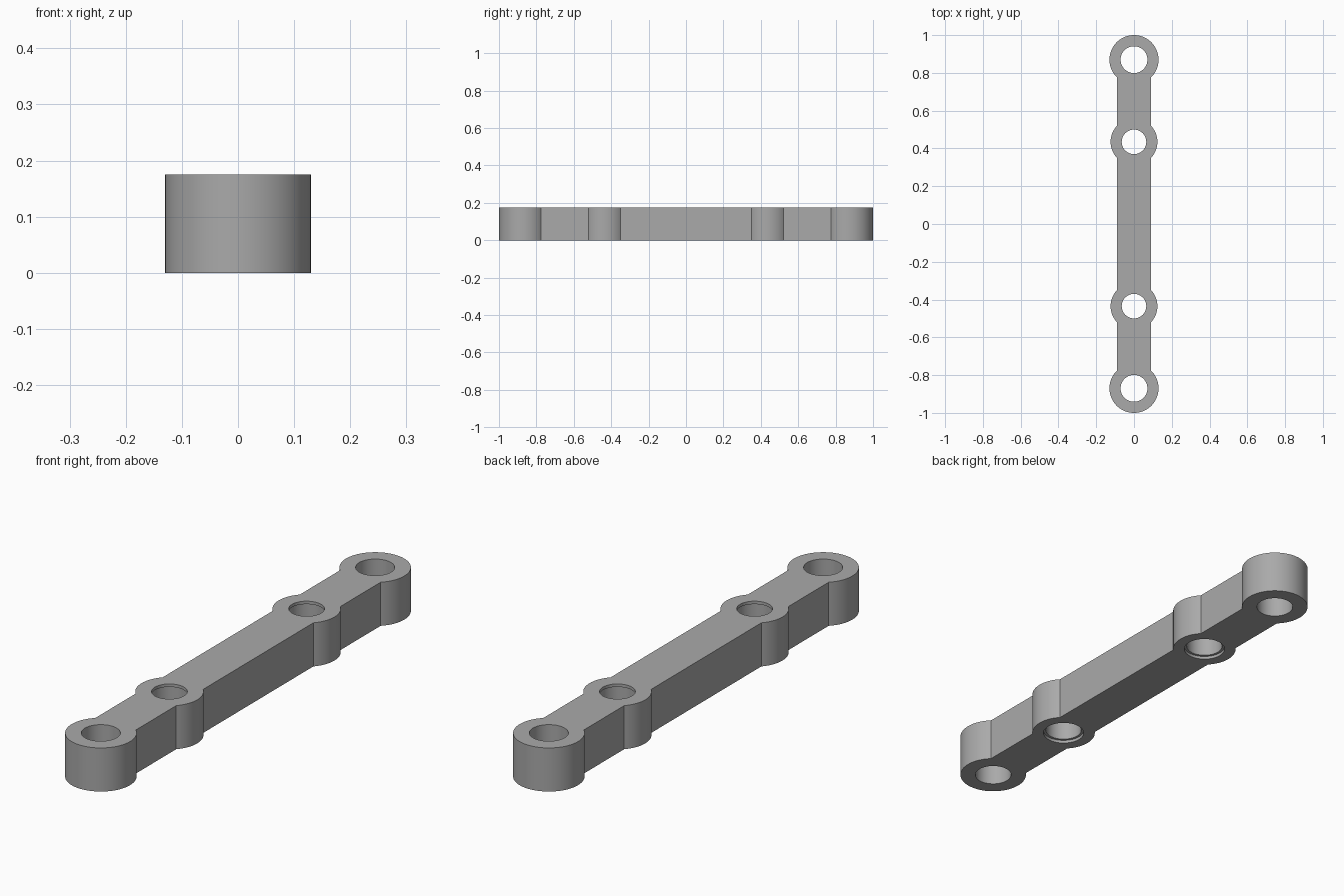
import bpy, bmesh, math

if "Cube" in bpy.data.objects:
    bpy.data.objects.remove(bpy.data.objects["Cube"], do_unlink=True)

HEIGHT = 0.175
HALF_WIDTH = 0.09
END_Y, END_R, END_HOLE = 0.87, 0.13, 0.071
MID_Y, MID_R = 0.435, 0.124

grey = bpy.data.materials.new("plain grey")
grey.use_nodes = True
colour = (0.4, 0.4, 0.4, 1)
grey.diffuse_color = colour
grey.node_tree.nodes["Principled BSDF"].inputs["Base Color"].default_value = colour


def make_object(name, bm):
    bmesh.ops.recalc_face_normals(bm, faces=bm.faces)
    mesh = bpy.data.meshes.new(name)
    bm.to_mesh(mesh)
    bm.free()
    mesh.materials.append(grey)
    obj = bpy.data.objects.new(name, mesh)
    bpy.context.collection.objects.link(obj)
    return obj


def arc(y, r, start, end, steps):
    return [(r * math.cos(start + (end - start) * i / steps),
             y + r * math.sin(start + (end - start) * i / steps))
            for i in range(steps + 1)]


def bore(name, y, steps):
    """Stepped round cutter from a list of (radius, z) pairs."""
    bm = bmesh.new()
    n = 64
    rings = [[bm.verts.new((r * math.cos(math.tau * i / n),
                            y + r * math.sin(math.tau * i / n), z))
              for i in range(n)] for r, z in steps]
    for low, high in zip(rings, rings[1:]):
        for i in range(n):
            j = (i + 1) % n
            bm.faces.new((low[i], low[j], high[j], high[i]))
    bm.faces.new(rings[0])
    bm.faces.new(rings[-1])
    cutter = make_object(name, bm)
    cutter.hide_render = True
    return cutter


# Link outline: straight bar with round bosses, one side then its half-turn copy
a_end = math.acos(HALF_WIDTH / END_R)
a_mid = math.acos(HALF_WIDTH / MID_R)
side = (arc(-MID_Y, MID_R, -a_mid, a_mid, 20)
        + arc(MID_Y, MID_R, -a_mid, a_mid, 20)
        + arc(END_Y, END_R, -a_end, math.pi + a_end, 56))
outline = side + [(-x, -y) for x, y in side]

bm = bmesh.new()
base = bm.faces.new([bm.verts.new((x, y, 0)) for x, y in outline])
top = bmesh.ops.extrude_face_region(bm, geom=[base])["geom"]
bmesh.ops.translate(bm, vec=(0, 0, HEIGHT),
                    verts=[v for v in top if isinstance(v, bmesh.types.BMVert)])
link = make_object("link_bar", bm)

# Plain end holes, and middle holes with a thin top lip and a bottom recess
plain = [(END_HOLE, -0.1), (END_HOLE, HEIGHT + 0.1)]
stepped = [(0.08, -0.1), (0.08, 0.012), (0.07, 0.012), (0.07, HEIGHT - 0.012),
           (0.065, HEIGHT - 0.012), (0.065, HEIGHT + 0.1)]
cutters = []
for sign in (-1, 1):
    cutters.append(bore("end_hole_cutter", sign * END_Y, plain))
    cutters.append(bore("middle_hole_cutter", sign * MID_Y, stepped))

bpy.ops.object.select_all(action="DESELECT")
bpy.context.view_layer.objects.active = link
link.select_set(True)
for cutter in cutters:
    mod = link.modifiers.new("hole", "BOOLEAN")
    mod.operation = "DIFFERENCE"
    mod.solver = "EXACT"
    mod.object = cutter
    bpy.ops.object.modifier_apply(modifier=mod.name)
for cutter in cutters:
    bpy.data.objects.remove(cutter, do_unlink=True)

bpy.ops.object.shade_smooth_by_angle(angle=math.radians(25))
